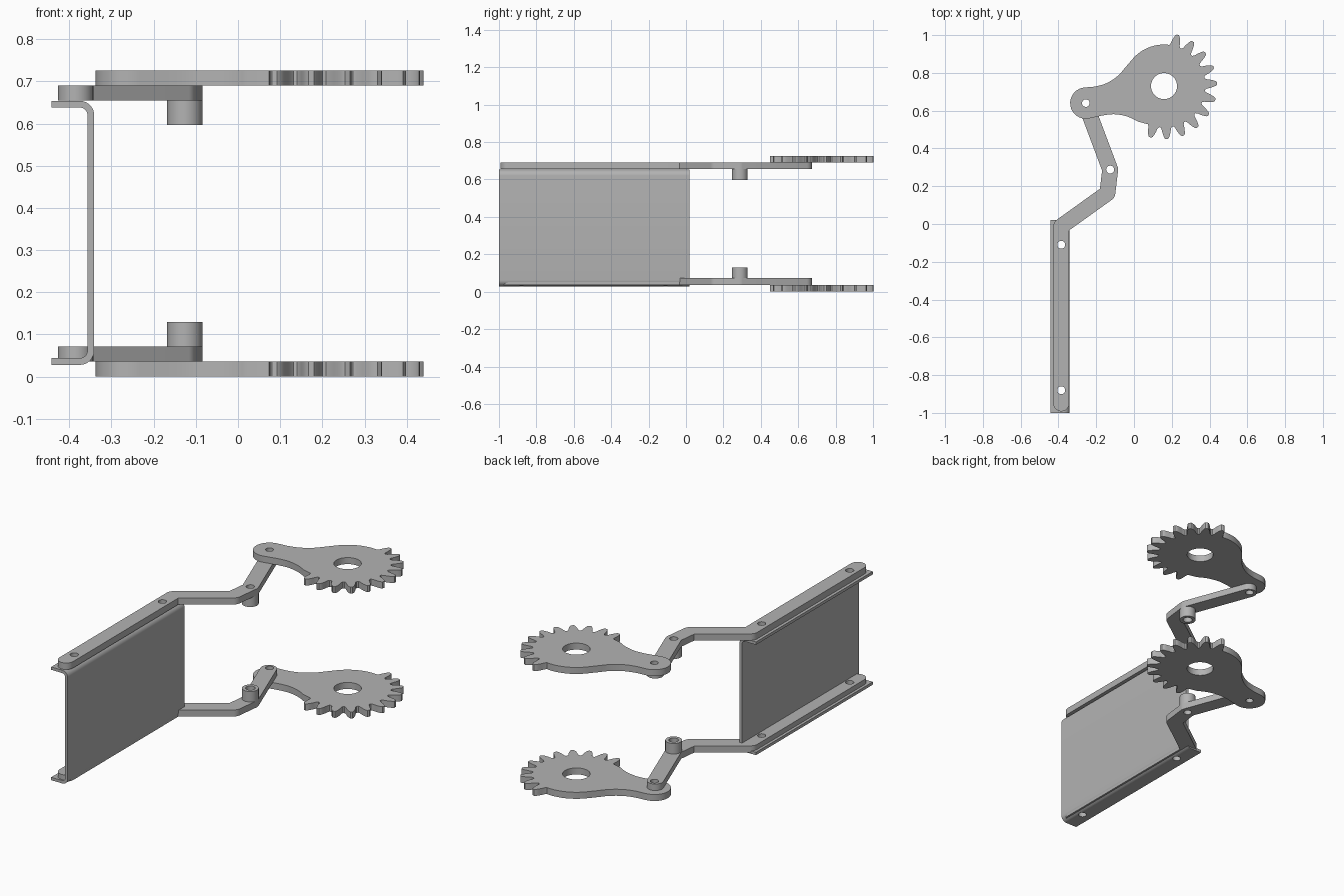
import bpy
from math import sin, cos, pi, radians, atan2
from mathutils import Vector

if "Cube" in bpy.data.objects:
    bpy.data.objects.remove(bpy.data.objects["Cube"])

grey = bpy.data.materials.new("plain_grey")
grey.use_nodes = True
grey.diffuse_color = (0.45, 0.45, 0.45, 1)
grey.node_tree.nodes["Principled BSDF"].inputs["Base Color"].default_value = grey.diffuse_color

LINK = Vector((-0.255, 0.64))     # joint between arm and gear
ELBOW = Vector((-0.126, 0.288))   # joint with the spacer
HUB = Vector((0.159, 0.73))       # gear centre
BOLTS = [Vector((-0.385, -0.88)), Vector((-0.385, -0.11))]


def arc(c, r, a0, a1, n=16):
    return [Vector((c[0] + r * cos(a0 + (a1 - a0) * i / n),
                    c[1] + r * sin(a0 + (a1 - a0) * i / n))) for i in range(n + 1)]


def circle(c, r, n=40):
    return arc(c, r, 0, 2 * pi, n)[:-1]


def plate(name, loops, z0, z1):
    """Flat plate from an outline followed by its holes."""
    curve = bpy.data.curves.new(name, "CURVE")
    curve.dimensions, curve.fill_mode = "2D", "BOTH"
    curve.extrude = (z1 - z0) / 2
    for loop in loops:
        spline = curve.splines.new("POLY")
        spline.points.add(len(loop) - 1)
        for point, co in zip(spline.points, loop):
            point.co = (co[0], co[1], 0, 1)
        spline.use_cyclic_u = True
    ob = bpy.data.objects.new(name, curve)
    bpy.context.collection.objects.link(ob)
    ob.location.z = (z0 + z1) / 2
    bpy.ops.object.select_all(action="DESELECT")
    ob.select_set(True)
    bpy.context.view_layer.objects.active = ob
    bpy.ops.object.convert(target="MESH")
    ob = bpy.context.object
    ob.name = name
    ob.data.materials.clear()
    ob.data.materials.append(grey)
    return ob


def smooth(ob):
    bpy.ops.object.select_all(action="DESELECT")
    ob.select_set(True)
    bpy.context.view_layer.objects.active = ob
    bpy.ops.object.shade_smooth_by_angle(angle=radians(30))


def bar(path, r):
    """Outline of a bent bar: round ends and outer bends, mitred inner bends."""
    out = []
    walk = path + path[-2:0:-1]
    for i, p in enumerate(walk):
        d0 = (p - walk[i - 1]).normalized()
        d1 = (walk[(i + 1) % len(walk)] - p).normalized()
        turn = d0.cross(d1)
        if d0.dot(d1) < -0.99:
            turn = 1e-9
            sweep = pi
        else:
            sweep = atan2(turn, d0.dot(d1))
        n0 = Vector((d0.y, -d0.x))
        n1 = Vector((d1.y, -d1.x))
        if turn > 0:
            a = atan2(n0.y, n0.x)
            out += arc(p, r, a, a + sweep)
        else:
            m = (n0 + n1).normalized()
            out.append(p + m * (r / m.dot(n0)))
    return out


def spline_through(pts, n=6):
    """Smooth curve through the points, without its two end points."""
    out = []
    for i in range(1, len(pts) - 2):
        a, b, c, d = (Vector(p) for p in pts[i - 1:i + 3])
        for k in range(n):
            t = k / n
            out.append(0.5 * (2 * b + (c - a) * t + (2 * a - 5 * b + 4 * c - d) * t * t
                              + (3 * b - a - 3 * c + d) * t ** 3))
    return out


# Sector gear outline, counter-clockwise from the last lower tooth
ROOT = 0.217
PROFILE = [(ROOT, 0.030), (0.226, 0.025), (0.245, 0.0215), (0.262, 0.017),
           (0.275, 0.012), (0.281, 0.006)]       # radius, half width of a tooth
gear = []
for k in range(11):
    a = radians(-105 + 18 * k)
    u, v = Vector((cos(a), sin(a))), Vector((-sin(a), cos(a)))
    gear += [HUB + u * r - v * w for r, w in PROFILE]
    gear += [HUB + u * r + v * w for r, w in reversed(PROFILE)]
gear += arc(HUB, 0.22, radians(85), radians(140))
gear += spline_through([(0.03, 0.9), (-0.01, 0.871), (-0.045, 0.83), (-0.085, 0.785),
                        (-0.14, 0.748), (-0.2, 0.729), (-0.255, 0.723), (-0.3, 0.715)])[6:]
gear += arc(LINK, 0.083, radians(90), radians(285))
gear += spline_through([(-0.28, 0.555), (-0.233, 0.56), (-0.17, 0.574), (-0.1, 0.581),
                        (-0.03, 0.567), (0.03, 0.537), (0.075, 0.51)])[6:]
gear_loops = [gear, circle(HUB, 0.069), circle(LINK, 0.02)]

# Bent arm outline
arm = bar([Vector((-0.385, -0.95)), Vector((-0.385, -0.012)), Vector((-0.141, 0.163)),
           ELBOW, Vector((-0.255, 0.632))], 0.042)
arm_loops = [arm] + [circle(c, 0.021) for c in BOLTS + [ELBOW, LINK]]
spacer_loops = [circle(ELBOW, 0.042), circle(ELBOW, 0.024)]

# Lower and upper sets of plates
for side, gz, az, sz in (("lower", 0, 0.036, 0.072), ("upper", 0.69, 0.655, 0.597)):
    smooth(plate(side + "_gear", gear_loops, gz, gz + 0.036))
    smooth(plate(side + "_arm", arm_loops, az, az + 0.036))
    smooth(plate(side + "_spacer", spacer_loops, sz, sz + 0.058))

# Folded channel: profile in x and z, extruded along y
X0, X1, Z0, Z1, T, R = -0.442, -0.341, 0.028, 0.654, 0.016, 0.034
cx = X1 - R
profile = [Vector((X0, Z0))] + arc((cx, Z0 + R), R, -pi / 2, 0, 10)
profile += arc((cx, Z1 - R), R, 0, pi / 2, 10) + [Vector((X0, Z1)), Vector((X0, Z1 - T))]
profile += arc((cx, Z1 - R), R - T, pi / 2, 0, 10)
profile += arc((cx, Z0 + R), R - T, 0, -pi / 2, 10) + [Vector((X0, Z0 + T))]
channel = plate("channel", [profile], 0, 1.02)
channel.rotation_euler.x = pi / 2
channel.location = (0, -0.49, 0)

# Weld the channel, then drill the bolt holes through both flanges
weld = channel.modifiers.new("weld", "WELD")
weld.merge_threshold = 0.0001
cutters = []
for c in BOLTS:
    bpy.ops.mesh.primitive_cylinder_add(vertices=40, radius=0.021, depth=1,
                                        location=(c.x, c.y, 0.34))
    cutter = bpy.context.object
    cutter.name = "bolt_hole_cutter"
    cutter.hide_render = True
    cutters.append(cutter)
    drill = channel.modifiers.new("drill", "BOOLEAN")
    drill.operation, drill.solver, drill.object = "DIFFERENCE", "EXACT", cutter
bpy.context.view_layer.objects.active = channel
for name in [m.name for m in channel.modifiers]:
    bpy.ops.object.modifier_apply(modifier=name)
for cutter in cutters:
    bpy.data.objects.remove(cutter)
smooth(channel)
